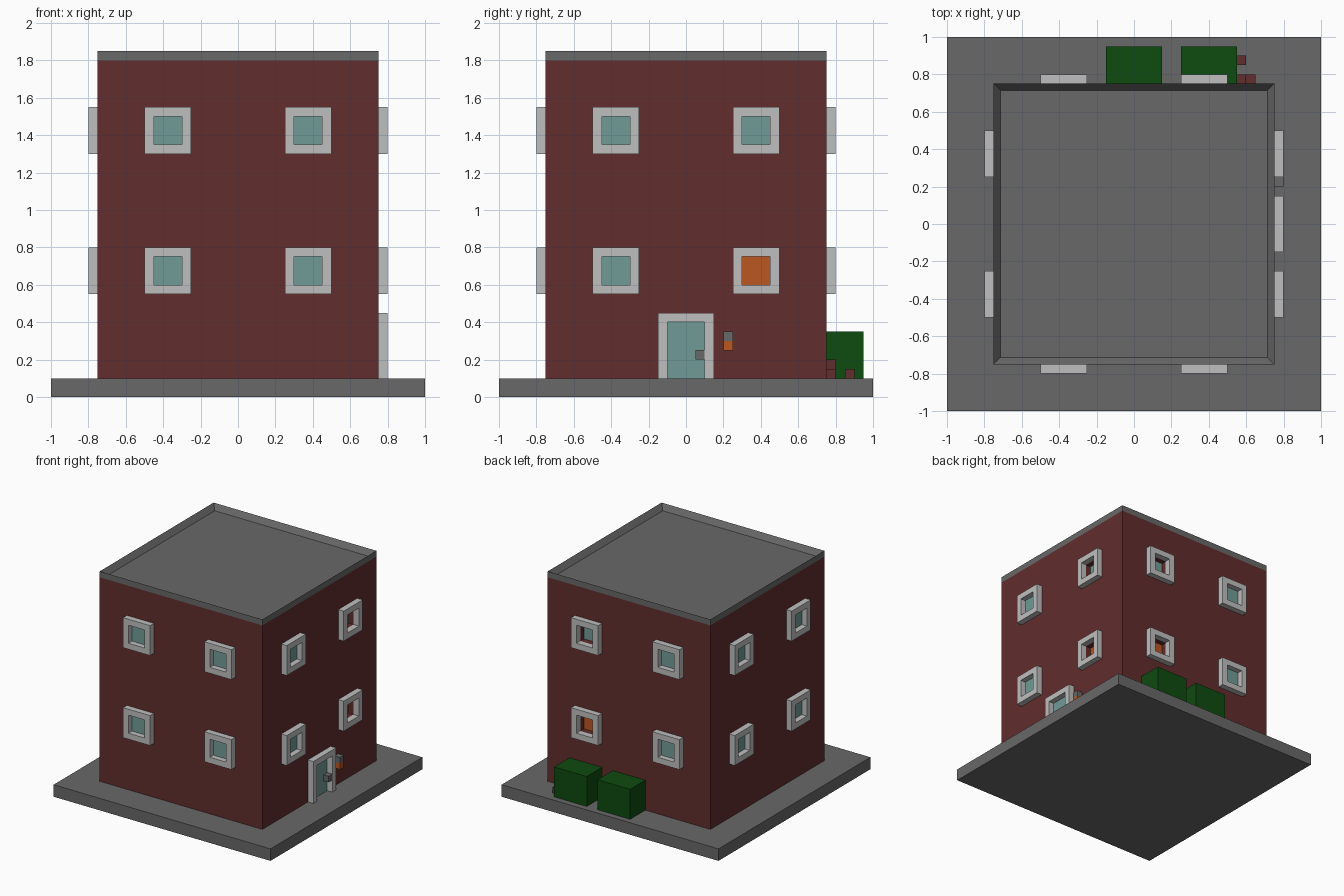
import bpy, bmesh, math
from mathutils import Matrix, Vector

if "Cube" in bpy.data.objects:
    bpy.data.objects.remove(bpy.data.objects["Cube"], do_unlink=True)


def material(name, rgb):
    m = bpy.data.materials.new(name)
    m.use_nodes = True
    m.diffuse_color = (*rgb, 1)
    m.node_tree.nodes["Principled BSDF"].inputs["Base Color"].default_value = (*rgb, 1)
    return m


GREY = material("concrete grey", (0.138, 0.138, 0.138))
BRICK = material("brick red", (0.122, 0.026, 0.026))
WHITE = material("frame white", (0.52, 0.52, 0.52))
GLASS = material("pale teal", (0.165, 0.33, 0.31))
ORANGE = material("warm orange", (0.50, 0.093, 0.016))
GREEN = material("bush green", (0.0045, 0.069, 0.0052))


def finish(name, bm, mat, matrix=None):
    bmesh.ops.recalc_face_normals(bm, faces=bm.faces)
    me = bpy.data.meshes.new(name)
    bm.to_mesh(me)
    bm.free()
    if matrix:
        me.transform(matrix)
    me.materials.append(mat)
    ob = bpy.data.objects.new(name, me)
    bpy.context.collection.objects.link(ob)
    return ob


def box(name, x, y, z, mat, matrix=None):
    bm = bmesh.new()
    size = Vector((x[1] - x[0], y[1] - y[0], z[1] - z[0]))
    mid = Vector((sum(x) / 2, sum(y) / 2, sum(z) / 2))
    bmesh.ops.create_cube(bm, size=1, matrix=Matrix.Translation(mid) @ Matrix.Diagonal((*size, 1)))
    return finish(name, bm, mat, matrix)


def frame(name, u, z, sill, matrix):
    """Raised border on a wall; sill=False leaves the bottom open."""
    b, t = 0.05, 0.05
    low = z[0] + (b if sill else 0)
    outer = [(u[0], z[0]), (u[0], z[1]), (u[1], z[1]), (u[1], z[0])]
    inner = [(u[0] + b, low), (u[0] + b, z[1] - b), (u[1] - b, z[1] - b), (u[1] - b, low)]
    bm = bmesh.new()
    o = [bm.verts.new((p, -W, q)) for p, q in outer]
    i = [bm.verts.new((p, -W, q)) for p, q in inner]
    for k in range(4 if sill else 3):
        n = (k + 1) % 4
        bm.faces.new((o[k], o[n], i[n], i[k]))
    ext = bmesh.ops.extrude_face_region(bm, geom=bm.faces[:], use_keep_orig=True)
    moved = [g for g in ext["geom"] if isinstance(g, bmesh.types.BMVert)]
    bmesh.ops.translate(bm, verts=moved, vec=(0, -t, 0))
    return finish(name, bm, WHITE, matrix)


W = 0.75
box("ground_slab", (-1, 1), (-1, 1), (0, 0.1), GREY)
walls = box("walls", (-W, W), (-W, W), (0.1, 1.8), BRICK)

# Roof: slab sunk inside a raised rim
bm = bmesh.new()
bmesh.ops.create_cube(bm, size=1, matrix=Matrix.Translation((0, 0, 1.825)) @ Matrix.Diagonal((1.5, 1.5, 0.05, 1)))
top = max(bm.faces, key=lambda f: f.calc_center_median().z)
bmesh.ops.inset_region(bm, faces=[top], thickness=0.05)
bmesh.ops.translate(bm, verts=top.verts[:], vec=(0, 0, -0.045))
finish("roof", bm, GREY)

# Windows: two columns and two floors per wall, deeper in the back corner
cutters = []
for side, turn in (("front", 0), ("left", 90), ("back", 180), ("right", 270)):
    rot = Matrix.Rotation(math.radians(turn), 4, "Z")
    for u in (-0.375, 0.375):
        for floor, z0 in (("lower", 0.55), ("upper", 1.3)):
            tag = f"{side}_{floor}_{'a' if u < 0 else 'b'}"
            frame("window_frame_" + tag, (u - 0.125, u + 0.125), (z0, z0 + 0.25), True, rot)
            hole_u, hole_z = (u - 0.075, u + 0.075), (z0 + 0.05, z0 + 0.2)
            deep = (side == "left" and u > 0) or (side == "back" and u < 0)
            face = -W + 0.05 if deep else -W
            if deep:
                cutters.append(box("cutter", hole_u, (-W - 0.03, face), hole_z, BRICK, rot))
            lit = deep and floor == "lower"
            box("window_pane_" + tag, hole_u, (face - 0.003, face), hole_z, ORANGE if lit else GLASS, rot)

# Carve the deep window pockets, then drop the cutters
for c in cutters:
    mod = walls.modifiers.new("pocket", "BOOLEAN")
    mod.object, mod.operation, mod.solver = c, "DIFFERENCE", "EXACT"
graph = bpy.context.evaluated_depsgraph_get()
carved = bpy.data.meshes.new_from_object(walls.evaluated_get(graph))
walls.modifiers.clear()
walls.data = carved
for c in cutters:
    bpy.data.objects.remove(c, do_unlink=True)

# Door with knob and bell on the left wall
quarter = Matrix.Rotation(math.radians(90), 4, "Z")
frame("door_frame", (-0.15, 0.15), (0.1, 0.45), False, quarter)
box("door", (-0.1, 0.1), (-W - 0.003, -W), (0.1, 0.4), GLASS, quarter)
box("door_knob", (W, W + 0.05), (0.05, 0.1), (0.2, 0.25), GREY)
box("bell_top", (W, W + 0.05), (0.2, 0.25), (0.3, 0.35), GREY)
box("bell_button", (W, W + 0.05), (0.2, 0.25), (0.25, 0.3), ORANGE)

# Bushes and loose bricks behind the house
for name, x0 in (("bush_middle", -0.15), ("bush_side", 0.25)):
    box(name, (x0, x0 + 0.3), (W, 0.95), (0.1, 0.35), GREEN)
box("brick_stack", (0.55, 0.6), (W, 0.8), (0.1, 0.2), BRICK)
box("brick_beside_stack", (0.6, 0.65), (W, 0.8), (0.1, 0.15), BRICK)
box("brick_loose", (0.55, 0.6), (0.85, 0.9), (0.1, 0.15), BRICK)
